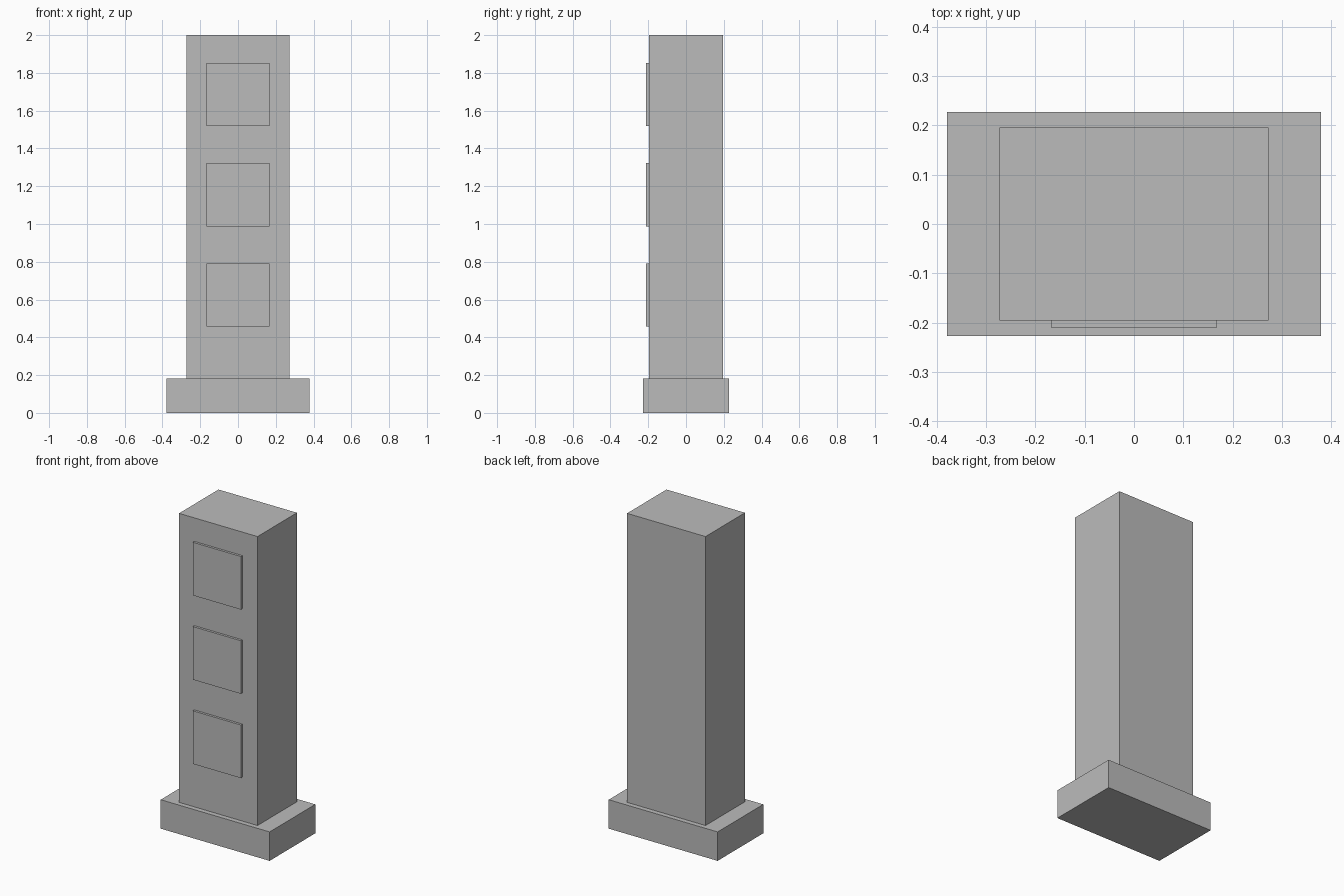
import bpy

cube = bpy.data.objects.get("Cube")
if cube:
    bpy.data.objects.remove(cube, do_unlink=True)

grey = bpy.data.materials.new("plain_grey")
grey.use_nodes = True
colour = (0.5, 0.5, 0.5, 1)
grey.diffuse_color = colour
grey.node_tree.nodes["Principled BSDF"].inputs["Base Color"].default_value = colour


def box(name, low, high):
    """Add a box spanning two opposite corners."""
    centre = [(a + b) / 2 for a, b in zip(low, high)]
    bpy.ops.mesh.primitive_cube_add(size=1, location=centre)
    part = bpy.context.object
    part.name = name
    part.scale = [b - a for a, b in zip(low, high)]
    bpy.ops.object.transform_apply(location=False, rotation=False, scale=True)
    part.data.materials.append(grey)
    return part


# Wide plinth and tall rectangular shaft
base_top = 0.182
shaft_front = -0.196
box("base", (-0.379, -0.227, 0), (0.379, 0.227, base_top))
box("shaft", (-0.273, shaft_front, base_top), (0.273, -shaft_front, 2))

# Three square raised panels on the front
half = 0.167
for label, z in (("lower", 0.625), ("middle", 1.155), ("upper", 1.685)):
    box(label + "_front_panel",
        (-half, shaft_front - 0.015, z - half),
        (half, shaft_front, z + half))
